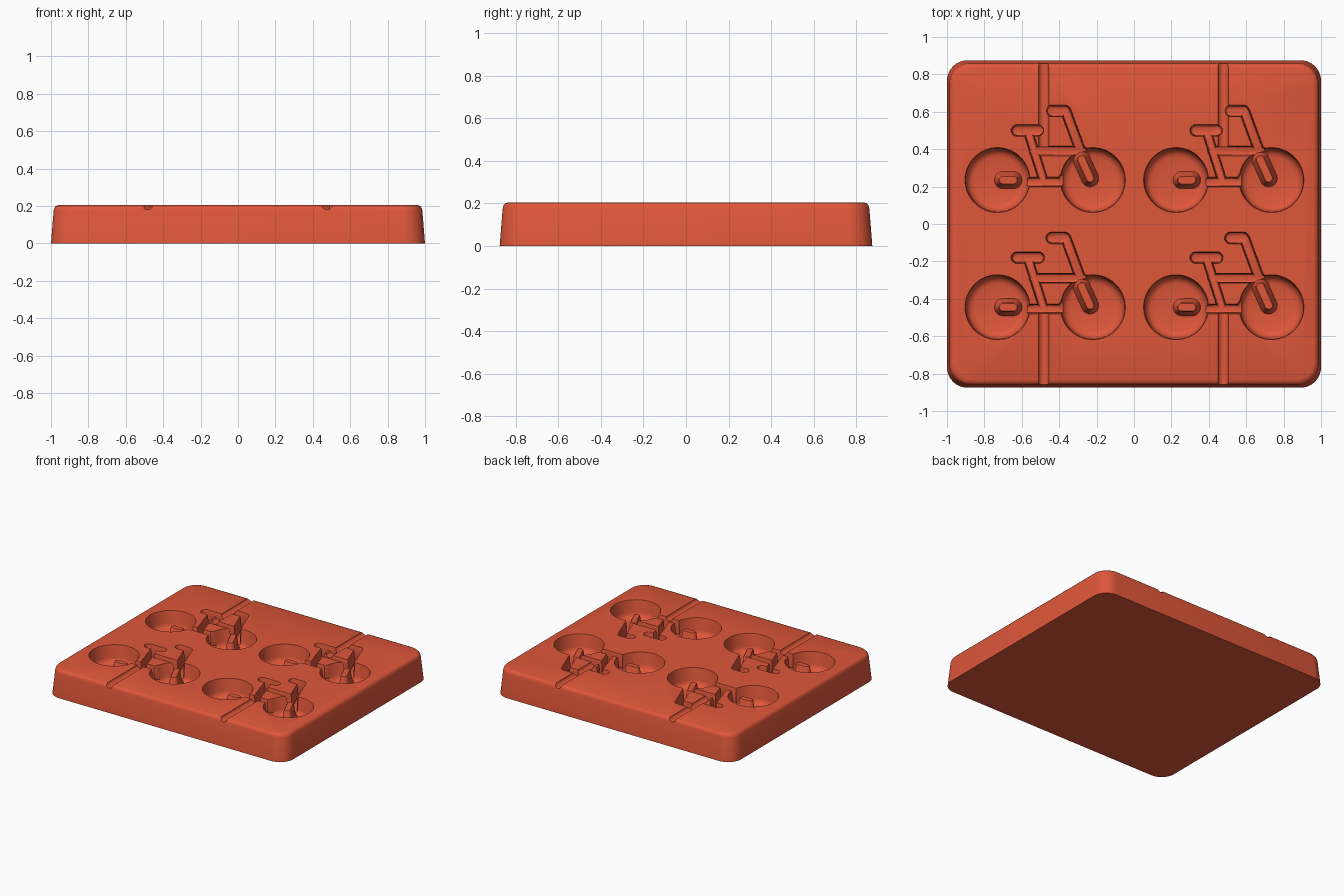
import bpy, bmesh
from math import sin, cos, pi, atan2, radians

if "Cube" in bpy.data.objects:
    bpy.data.objects.remove(bpy.data.objects["Cube"], do_unlink=True)

TOP = 0.205
FLOOR = 0.07

clay = bpy.data.materials.new("terracotta red")
clay.use_nodes = True
RED = (0.74, 0.095, 0.042, 1)
clay.diffuse_color = RED
clay.node_tree.nodes["Principled BSDF"].inputs["Base Color"].default_value = RED


def loft(name, rings):
    """Closed solid through a stack of equal-sized rings, bottom to top."""
    bm = bmesh.new()
    loops = [[bm.verts.new(p) for p in ring] for ring in rings]
    n = len(loops[0])
    for low, high in zip(loops, loops[1:]):
        for i in range(n):
            j = (i + 1) % n
            bm.faces.new((low[i], low[j], high[j], high[i]))
    bm.faces.new(loops[0][::-1])
    bm.faces.new(loops[-1])
    bmesh.ops.recalc_face_normals(bm, faces=bm.faces)
    mesh = bpy.data.meshes.new(name)
    bm.to_mesh(mesh)
    bm.free()
    mesh.materials.append(clay)
    return bpy.data.objects.new(name, mesh)


def capsule_ring(a, b, r, z, n):
    """Outline around the segment a-b; a circle when both ends coincide."""
    turn = atan2(b[1] - a[1], b[0] - a[0])
    ring = []
    for i in range(n):
        t = 2 * pi * (i + 0.5) / n
        c = b if cos(t) > 0 else a
        ring.append((c[0] + r * cos(t + turn), c[1] + r * sin(t + turn), z))
    return ring


def rounded_rectangle(hx, hy, r, z, n=48):
    ring = []
    for i in range(n):
        t = 2 * pi * (i + 0.5) / n
        ring.append(((hx - r) * (1 if cos(t) > 0 else -1) + r * cos(t),
                     (hy - r) * (1 if sin(t) > 0 else -1) + r * sin(t), z))
    return ring


def collection(name):
    c = bpy.data.collections.new(name)
    bpy.context.scene.collection.children.link(c)
    return c


cutters = collection("cavity cutters")
posts = collection("core posts")


def cavity(a, b, r, floor, soft, n):
    """Drafted pocket with softened rim and rounded floor edge."""
    k = len(cutters.objects) * 0.00011
    f = floor + k
    profile = [(f, -soft), (f + soft * 0.12, -soft * 0.62),
               (f + soft * 0.4, -soft * 0.3), (f + soft * 0.8, -0.009),
               (TOP - 0.014, -0.005), (TOP - 0.004, -0.002),
               (TOP + 0.03 + k, 0.004)]
    cutters.objects.link(loft("cavity_cutter", [
        capsule_ring(a, b, r + d, z, n) for z, d in profile]))


def post(a, b, r, top):
    """Core standing on a wheel floor, flared at its foot."""
    profile = [(FLOOR - 0.02, 0.026), (FLOOR + 0.008, 0.024),
               (FLOOR + 0.03, 0.012), (top - 0.008, 0.003), (top, -0.002)]
    posts.objects.link(loft("core_post", [
        capsule_ring(a, b, r + d, z, 24) for z, d in profile]))


# Tray body with drafted sides and a rounded top edge
body = loft("mould_block", [rounded_rectangle(1 - d, 0.875 - d, 0.11, z) for d, z in
            ((0, 0), (0.014, 0.175), (0.018, 0.19), (0.026, 0.2), (0.04, TOP))])
bpy.context.scene.collection.objects.link(body)

# Bicycle parts, as segments around the middle of the wheelbase
FRAME = [((-0.15, 0.265), (-0.035, 0.265), 0.033),   # saddle
         ((-0.09, 0.255), (-0.01, 0.0), 0.027),      # seat tube
         ((-0.06, 0.155), (0.20, 0.155), 0.028),     # top tube
         ((-0.14, -0.01), (0.085, -0.01), 0.028),    # chain stay
         ((0.08, -0.01), (0.20, 0.15), 0.025),       # down tube
         ((0.035, 0.37), (0.105, 0.37), 0.033),      # handlebar
         ((0.112, 0.365), (0.195, 0.14), 0.03)]      # steering column

for cx in (-0.475, 0.48):
    for cy in (0.235, -0.445):
        def at(p):
            return (cx + p[0], cy + p[1])
        for wx in (-0.255, 0.255):
            cavity(at((wx, 0)), at((wx, 0)), 0.175, FLOOR, 0.05, 56)
        for a, b, r in FRAME:
            cavity(at(a), at(b), r, FLOOR + 0.02, 0.02, 20)
        post(at((-0.225, 0)), at((-0.17, 0)), 0.022, TOP - 0.035)
        post(at((0.195, 0.11)), at((0.24, 0.01)), 0.022, TOP - 0.03)

# Pouring channels from the back and front edges
for cx in (-0.483, 0.477):
    for y0, y1 in ((0.41, 0.95), (-0.95, -0.46)):
        rings = []
        for y in (y0, y1):
            ring = [(cx + 0.028 * cos(t), y, TOP + 0.003 + 0.028 * sin(t))
                    for t in (pi + pi * i / 10 for i in range(11))]
            ring += [(cx + 0.034, y, TOP + 0.05), (cx - 0.034, y, TOP + 0.05)]
            rings.append(ring)
        cutters.objects.link(loft("channel_cutter", rings))

# Carve the cavities, then stand the cores in them
for operation, group in (("DIFFERENCE", cutters), ("UNION", posts)):
    mod = body.modifiers.new(operation.title(), "BOOLEAN")
    mod.operation = operation
    mod.solver = "EXACT"
    mod.operand_type = "COLLECTION"
    mod.collection = group
    for o in group.objects:
        o.hide_render = True
bpy.context.view_layer.update()
graph = bpy.context.evaluated_depsgraph_get()
carved = bpy.data.meshes.new_from_object(body.evaluated_get(graph))
body.modifiers.clear()
body.data = carved
carved.materials.clear()
carved.materials.append(clay)
for p in carved.polygons:
    p.material_index = 0

for group in (cutters, posts):
    for o in list(group.objects):
        bpy.data.objects.remove(o, do_unlink=True)
    bpy.data.collections.remove(group)

bpy.context.view_layer.objects.active = body
body.select_set(True)
bpy.ops.object.shade_smooth_by_angle(angle=radians(35))
